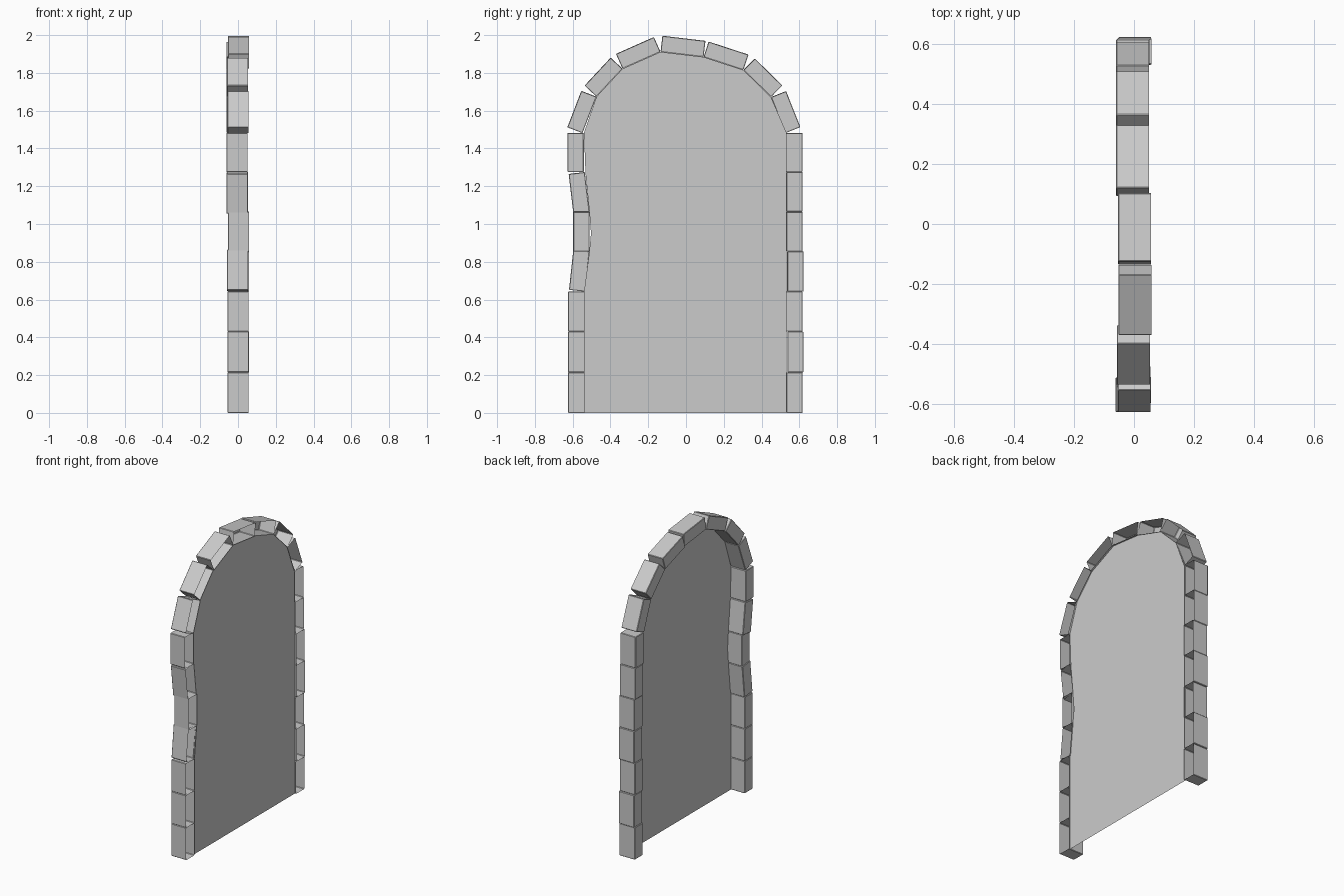
import bpy, bmesh
from mathutils import Vector

if "Cube" in bpy.data.objects:
    bpy.data.objects.remove(bpy.data.objects["Cube"])

DEPTH = 0.111     # stone size along x
WIDTH = 0.086     # stone size away from the opening


def make_object(name, bm):
    mesh = bpy.data.meshes.new(name)
    bm.to_mesh(mesh)
    bm.free()
    obj = bpy.data.objects.new(name, mesh)
    bpy.context.collection.objects.link(obj)
    return obj


def stone(name, a, b, shift=0.0, width=WIDTH):
    """Box standing on the inner edge a-b (y, z), left open on its +x side."""
    a, b = Vector(a), Vector(b)
    d = (b - a).normalized()
    out = Vector((-d.y, d.x)) * width
    corners = [a, b, b + out, a + out]
    bm = bmesh.new()
    x0, x1 = shift - DEPTH / 2, shift + DEPTH / 2
    back = [bm.verts.new((x0, c.x, c.y)) for c in corners]
    rim = [bm.verts.new((x1, c.x, c.y)) for c in corners]
    bm.faces.new(back)
    for i in range(4):
        j = (i + 1) % 4
        bm.faces.new((back[i], rim[i], rim[j], back[j]))
    bm.normal_update()
    # make the back face point to -x, and the rest follow it
    if bm.faces[:][0].normal.x > 0:
        bmesh.ops.reverse_faces(bm, faces=bm.faces[:])
    obj = make_object(name, bm)
    bev = obj.modifiers.new("worn_edges", "BEVEL")
    bev.width = 0.003
    bev.segments = 1
    return obj


levels = [0, 0.215, 0.43, 0.642, 0.855, 1.065, 1.275, 1.483]

# left jamb: inner y at bottom and top of each stone, x shift
left = [(-0.538, -0.538, 0), (-0.538, -0.538, 0), (-0.538, -0.538, 0),
        (-0.534, -0.511, -0.002), (-0.511, -0.511, 0.002),
        (-0.511, -0.536, -0.006), (-0.541, -0.541, -0.006)]
for i, (y0, y1, s) in enumerate(left):
    stone(f"left_jamb_stone_{i + 1}", (y0, levels[i]), (y1, levels[i + 1]), s)

# right jamb
right = [(0.532, 0), (0.537, 0.002), (0.530, 0), (0.536, 0.002),
         (0.532, 0.003), (0.532, -0.003), (0.530, -0.005)]
for i, (y, s) in enumerate(right):
    stone(f"right_jamb_stone_{i + 1}", (y, levels[i + 1]), (y, levels[i]), s)

# arch stones along the curve of the opening
arch = [(-0.548, 1.481), (-0.474, 1.674), (-0.336, 1.822), (-0.135, 1.911),
        (0.093, 1.884), (0.304, 1.815), (0.450, 1.672), (0.526, 1.481)]
shifts = [0, -0.002, 0.003, 0.002, -0.005, -0.005, -0.005]
for i, s in enumerate(shifts):
    stone(f"arch_stone_{i + 1}", arch[i], arch[i + 1], s)

# flat panel closing the opening near the +x side
outline = ([(-0.54, 0), (-0.54, 0.64), (-0.512, 0.85), (-0.503, 0.95),
            (-0.511, 1.06), (-0.532, 1.27), (-0.54, 1.483)]
           + arch[1:-1] + [(0.532, 1.483), (0.532, 0)])
bm = bmesh.new()
face = bm.faces.new([bm.verts.new((0.046, y, z)) for y, z in outline])
bm.normal_update()
if face.normal.x < 0:
    face.normal_flip()
make_object("door_panel", bm)
